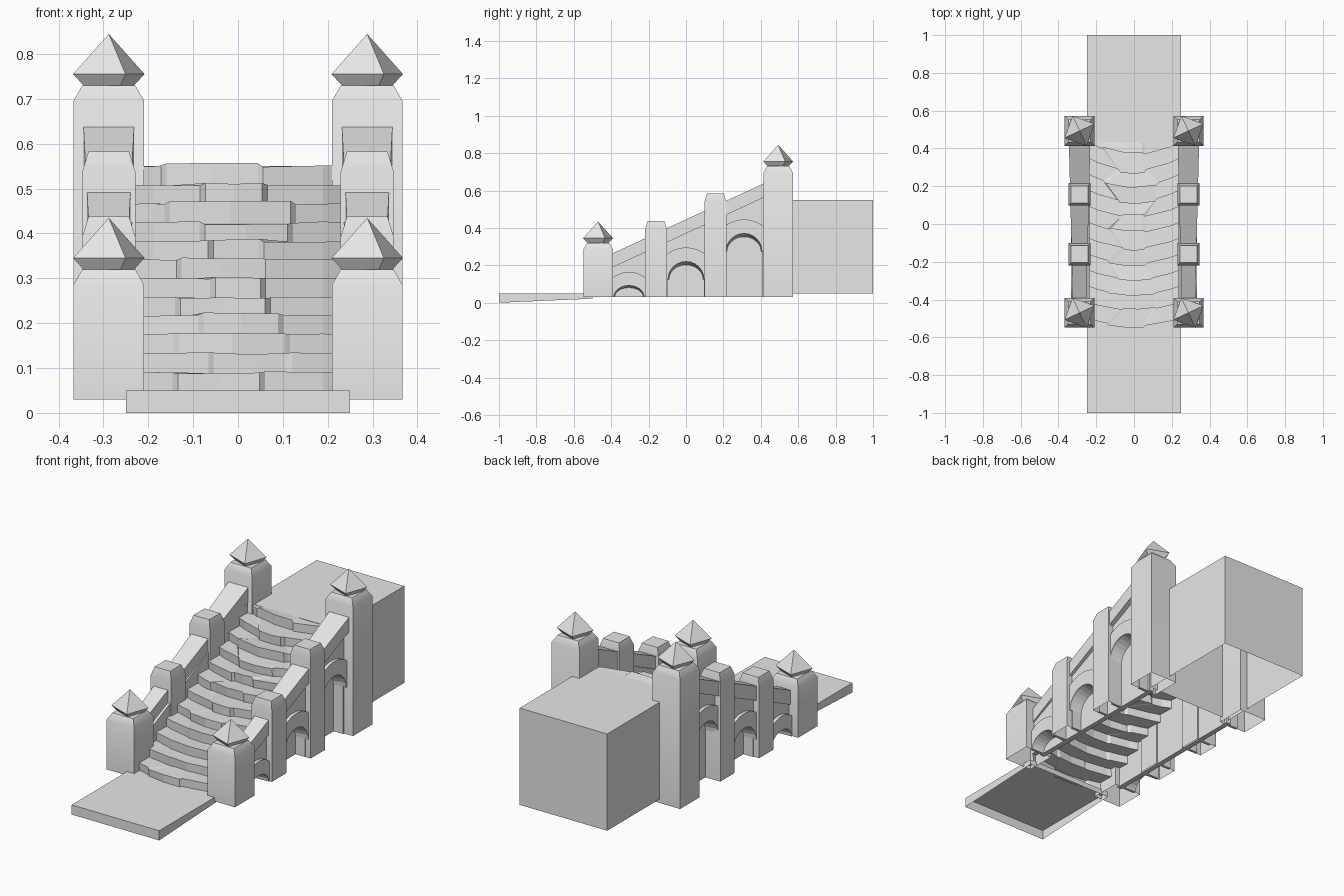
import bpy, bmesh, math, random

random.seed(4)
cube = bpy.data.objects.get("Cube")
if cube:
    bpy.data.objects.remove(cube, do_unlink=True)

stone = bpy.data.materials.new("pale_stone")
stone.use_nodes = True
stone.diffuse_color = (0.8, 0.8, 0.8, 1)
stone.node_tree.nodes["Principled BSDF"].inputs["Base Color"].default_value = (0.8, 0.8, 0.8, 1)

BASE = 0.03


def make(name, verts, faces, fix=True, smooth=False):
    mesh = bpy.data.meshes.new(name)
    mesh.from_pydata(verts, [], faces)
    if fix:
        bm = bmesh.new()
        bm.from_mesh(mesh)
        bmesh.ops.recalc_face_normals(bm, faces=bm.faces)
        bm.to_mesh(mesh)
        bm.free()
    mesh.materials.append(stone)
    obj = bpy.data.objects.new(name, mesh)
    bpy.context.collection.objects.link(obj)
    if smooth:
        bpy.ops.object.select_all(action="DESELECT")
        obj.select_set(True)
        bpy.context.view_layer.objects.active = obj
        bpy.ops.object.shade_smooth_by_angle(angle=math.radians(45))
    return obj


def tower(name, cx, cy, rings, turn=45, smooth=False):
    """Four-sided loft through (corner radius, height) rings, open below."""
    verts, faces = [], []
    for r, z in rings:
        for k in range(4):
            a = math.radians(turn + 90 * k)
            verts.append((cx + r * math.cos(a), cy + r * math.sin(a), z))
    for i in range(len(rings) - 1):
        for k in range(4):
            n = (k + 1) % 4
            faces.append((4 * i + k, 4 * i + n, 4 * i + 4 + n, 4 * i + 4 + k))
    top = 4 * len(rings) - 4
    faces.append((top, top + 1, top + 2, top + 3))
    return make(name, verts, faces, smooth=smooth)


def extrude_x(name, profile, xa, xb):
    """Extrude a (y, z) outline between two x positions."""
    n = len(profile)
    verts = [(x, y, z) for x in (xa, xb) for y, z in profile]
    faces = [tuple(range(n)), tuple(range(2 * n - 1, n - 1, -1))]
    faces += [(i, (i + 1) % n, n + (i + 1) % n, n + i) for i in range(n)]
    return make(name, verts, faces)


def platform(name, y0, y1, z_front, z_back, top):
    """Open-bottomed block whose lower rim may slope."""
    verts = [(x, y, z) for y, low in ((y0, z_front), (y1, z_back))
             for x in (-0.25, 0.25) for z in (low, top)]
    faces = [(1, 3, 7, 5), (0, 2, 3, 1), (4, 5, 7, 6), (0, 1, 5, 4), (2, 6, 7, 3)]
    return make(name, verts, faces)


def rail_top(y):
    return 0.265 + 0.4625 * (y + 0.39)


def rail_low(y):
    return rail_top(y) - 0.075


# Landings at the foot and the head of the stair
platform("lower_landing", -1, -0.5, 0, 0.022, 0.05)
platform("upper_landing", 0.43, 1, 0.05, 0.05, 0.55)

# Worn curved steps: one zigzag sheet with displaced middle stones
COUNT, RISE = 12, 0.5 / 12
rows = []
for i in range(COUNT):
    left = -0.07 + random.uniform(-0.09, 0.02)
    right = 0.07 + random.uniform(-0.03, 0.05)
    push = random.uniform(0.004, 0.018) * random.choice((1, 1, -0.6))
    lift = random.uniform(-0.005, 0.007)
    columns = [-0.235, -0.19, left - 0.012, left, (left + right) / 2,
               right, right + 0.012, 0.19, 0.235]
    lower, upper = [], []
    for k, x in enumerate(columns):
        middle = k in (3, 4, 5)
        bend = (0.7 + 0.5 * i / COUNT) * x * x
        y = -0.54 + 0.0823 * i + bend - (push if middle else 0)
        dz = (lift if middle else 0) + random.uniform(-0.002, 0.002)
        lower.append((x, y + random.uniform(0, 0.006), 0.05 + RISE * i - 0.003))
        upper.append((x, y, 0.05 + RISE * (i + 1) + dz))
    rows += [lower, upper]
rows.append([(x, 0.445, 0.548) for x, y, z in rows[-1]])
wide = len(rows[0])
make("curved_steps", [p for row in rows for p in row],
     [(r * wide + c, r * wide + c + 1, (r + 1) * wide + c + 1, (r + 1) * wide + c)
      for r in range(len(rows) - 1) for c in range(wide - 1)], fix=False)

R2 = math.sqrt(2)
# Bays between the pillars: start, end, spring height, arch rise, hood radius
BAYS = [(-0.40, -0.21, BASE, 0.062, 0.135),
        (-0.11, 0.11, 0.125, 0.095, 0.17),
        (0.20, 0.42, 0.275, 0.095, 0.17)]
STEPS = 12

for s, side in ((1, "left"), (-1, "right")):
    cx = s * 0.288

    # End pillars with pointed finials
    for place, y, top in (("front", -0.47, 0.32), ("back", 0.493, 0.73)):
        tower(f"{side}_{place}_pillar", cx, y,
              [(0.079 * R2, BASE), (0.079 * R2, top - 0.035), (0.059 * R2, top)], smooth=True)
        tower(f"{side}_{place}_finial", cx, y,
              [(0.062, top), (0.088, top + 0.025), (0.0005, top + 0.114)], turn=25)

    # Intermediate posts
    for place, y, top in (("lower", -0.16, 0.438), ("upper", 0.157, 0.583)):
        tower(f"{side}_{place}_post", cx, y,
              [(0.059 * R2, BASE), (0.059 * R2, top - 0.045), (0.045 * R2, top)], smooth=True)

    # Sloping handrail, slightly wider uphill
    verts = []
    for y in (-0.41, 0.43):
        half = 0.046 + 0.025 * y
        verts += [(cx - half, y, rail_low(y)), (cx + half, y, rail_low(y)),
                  (cx + half, y, rail_top(y)), (cx - half, y, rail_top(y))]
    make(f"{side}_handrail", verts,
         [(0, 1, 2, 3), (4, 5, 6, 7)] + [(k, (k + 1) % 4, 4 + (k + 1) % 4, 4 + k) for k in range(4)])

    # Solid wall behind the arches
    extrude_x(f"{side}_back_wall", [(-0.41, BASE), (0.43, BASE), (0.43, rail_low(0.43) + 0.01),
                                    (-0.41, rail_low(-0.41) + 0.01)], s * 0.236, s * 0.262)

    # Arched facing, hood and splayed soffit of every bay
    for b, (y0, y1, spring, rise, radius) in enumerate(BAYS, 1):
        mid, half = (y0 + y1) / 2, (y1 - y0) / 2
        a = half - 0.014

        def arc(wide=1.0, high=1.0):
            return [(mid - a * wide * math.cos(math.pi * k / STEPS),
                     spring + rise * high * math.sin(math.pi * k / STEPS)) for k in range(STEPS + 1)]

        opening = arc()
        if spring > BASE:
            opening = [(mid - a, BASE)] + opening + [(mid + a, BASE)]
        extrude_x(f"{side}_arch_wall_{b}",
                  [(y0, BASE)] + opening + [(y1, BASE), (y1, rail_low(y1) + 0.01),
                                            (y0, rail_low(y0) + 0.01)], s * 0.26, s * 0.316)
        crown = []
        for k in range(STEPS + 1):
            dy = half - 2 * half * k / STEPS
            crown.append((mid + dy, spring + math.sqrt(radius ** 2 - dy ** 2)))
        extrude_x(f"{side}_arch_hood_{b}",
                  [(y0, spring)] + arc() + [(y1, spring)] + crown, s * 0.262, s * 0.333)
        strip = [(s * 0.325, y, z) for y, z in arc()] + [(s * 0.264, y, z) for y, z in arc(0.95, 0.82)]
        n = STEPS + 1
        faces = [(k, k + 1, n + k + 1, n + k) for k in range(STEPS)]
        make(f"{side}_arch_soffit_{b}", strip,
             [f if s < 0 else f[::-1] for f in faces], fix=False)
